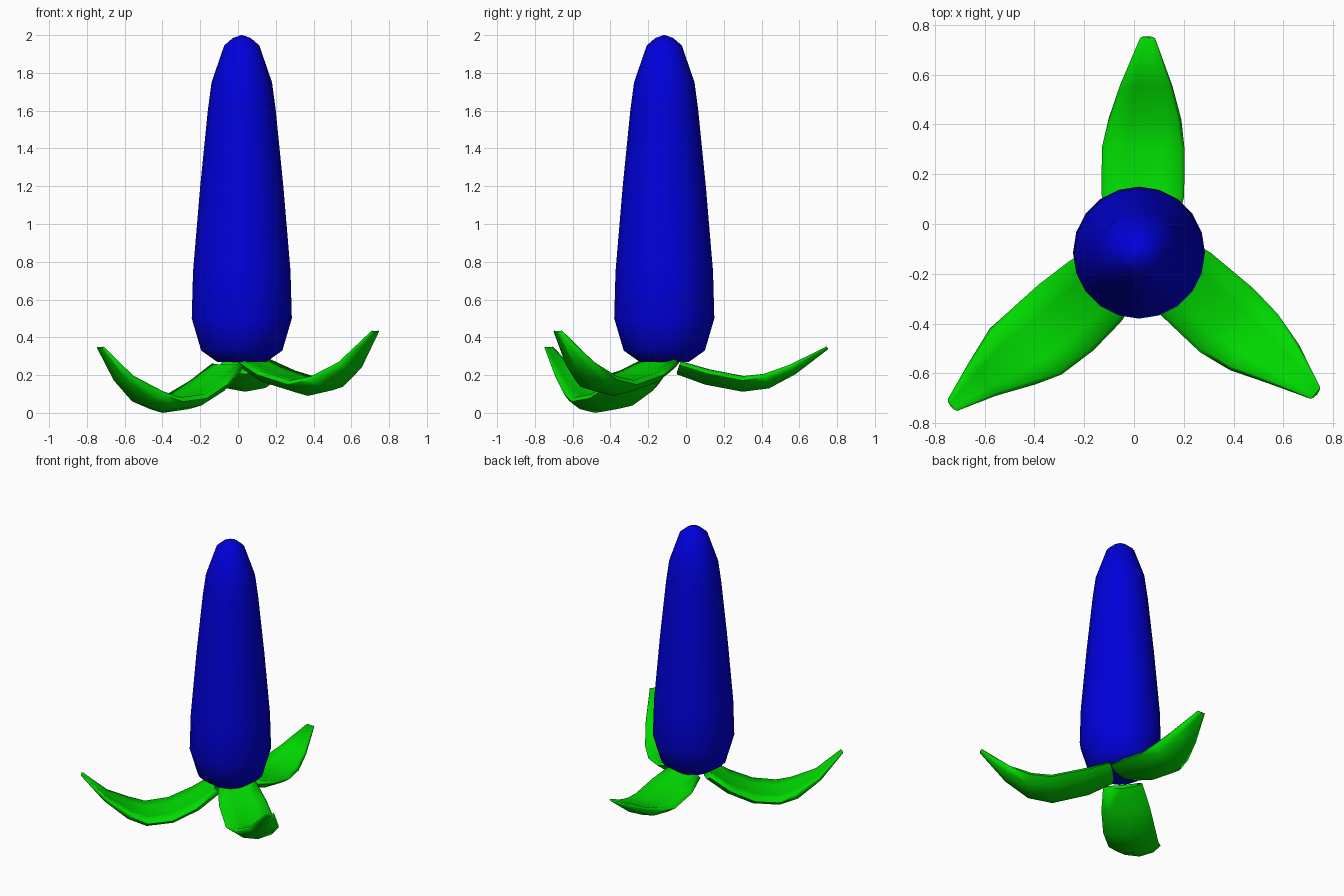
import bpy, bmesh, math
from mathutils import Vector

if "Cube" in bpy.data.objects:
    bpy.data.objects.remove(bpy.data.objects["Cube"])


def material(name, rgb):
    m = bpy.data.materials.new(name)
    m.diffuse_color = (*rgb, 1)
    m.use_nodes = True
    m.node_tree.nodes["Principled BSDF"].inputs["Base Color"].default_value = m.diffuse_color
    return m


blue = material("bud_blue", (0.0, 0.0, 0.7))
green = material("leaf_green", (0.0, 0.7, 0.0))


def finish(bm, name, mat, angle):
    bmesh.ops.recalc_face_normals(bm, faces=bm.faces)
    mesh = bpy.data.meshes.new(name)
    bm.to_mesh(mesh)
    bm.free()
    mesh.materials.append(mat)
    ob = bpy.data.objects.new(name, mesh)
    bpy.context.collection.objects.link(ob)
    bpy.ops.object.select_all(action='DESELECT')
    bpy.context.view_layer.objects.active = ob
    ob.select_set(True)
    bpy.ops.object.shade_smooth_by_angle(angle=math.radians(angle))


def skin(bm, rings):
    n = len(rings[0])
    for a, b in zip(rings, rings[1:]):
        for i in range(n):
            j = (i + 1) % n
            bm.faces.new((a[i], a[j], b[j], b[i]))
    bm.faces.new(rings[0])
    bm.faces.new(rings[-1])


# Tall tapered bud: 20-sided lathe (radius, height)
SIDES = 20
profile = [(0.13, 0.27), (0.215, 0.33), (0.265, 0.5), (0.258, 0.75),
           (0.22, 1.2), (0.18, 1.6), (0.16, 1.75), (0.093, 1.945),
           (0.047, 1.985), (0.004, 2.0)]
bm = bmesh.new()
rings = []
for r, z in profile:
    rings.append([bm.verts.new((0.02 + r * math.cos(k * math.tau / SIDES),
                                -0.115 + r * math.sin(k * math.tau / SIDES), z))
                  for k in range(SIDES)])
skin(bm, rings)
finish(bm, "bud", blue, 60)


# Thick curved leaf: rounded underside and nearly flat top, swept along its keel
def leaf(name, path, widths):
    bm = bmesh.new()
    pts = [Vector(p) for p in path]
    side = Vector((0, 0, 1)).cross(pts[-1] - pts[0]).normalized()
    rings = []
    for i, (p, w) in enumerate(zip(pts, widths)):
        tangent = pts[min(i + 1, len(pts) - 1)] - pts[max(i - 1, 0)]
        up = tangent.cross(side).normalized()
        s = min(1, w / 0.15)
        section = [(-1, 0.06), (-0.65, 0.02), (0, 0), (0.65, 0.02), (1, 0.06),
                   (0.9, 0.083), (0.45, 0.075), (-0.45, 0.075), (-0.9, 0.083)]
        rings.append([bm.verts.new(p + side * (t * w) + up * (h * s))
                      for t, h in section])
    skin(bm, rings)
    finish(bm, name, green, 85)


leaf("back_leaf",
     [(0.035, -0.05, 0.205), (0.035, 0.1, 0.15), (0.037, 0.3, 0.112),
      (0.045, 0.44, 0.13), (0.05, 0.58, 0.205), (0.055, 0.754, 0.338)],
     [0.13, 0.166, 0.166, 0.146, 0.105, 0.03])
leaf("right_leaf",
     [(0.07, -0.12, 0.22), (0.19, -0.225, 0.145), (0.37, -0.385, 0.09),
      (0.50, -0.49, 0.12), (0.62, -0.58, 0.23), (0.735, -0.685, 0.425)],
     [0.13, 0.16, 0.167, 0.148, 0.1, 0.03])
leaf("left_leaf",
     [(-0.03, -0.16, 0.205), (-0.13, -0.25, 0.10), (-0.26, -0.365, 0.02),
      (-0.40, -0.48, 0.0), (-0.51, -0.55, 0.045), (-0.63, -0.64, 0.165),
      (-0.736, -0.733, 0.34)],
     [0.13, 0.16, 0.172, 0.165, 0.145, 0.085, 0.03])
